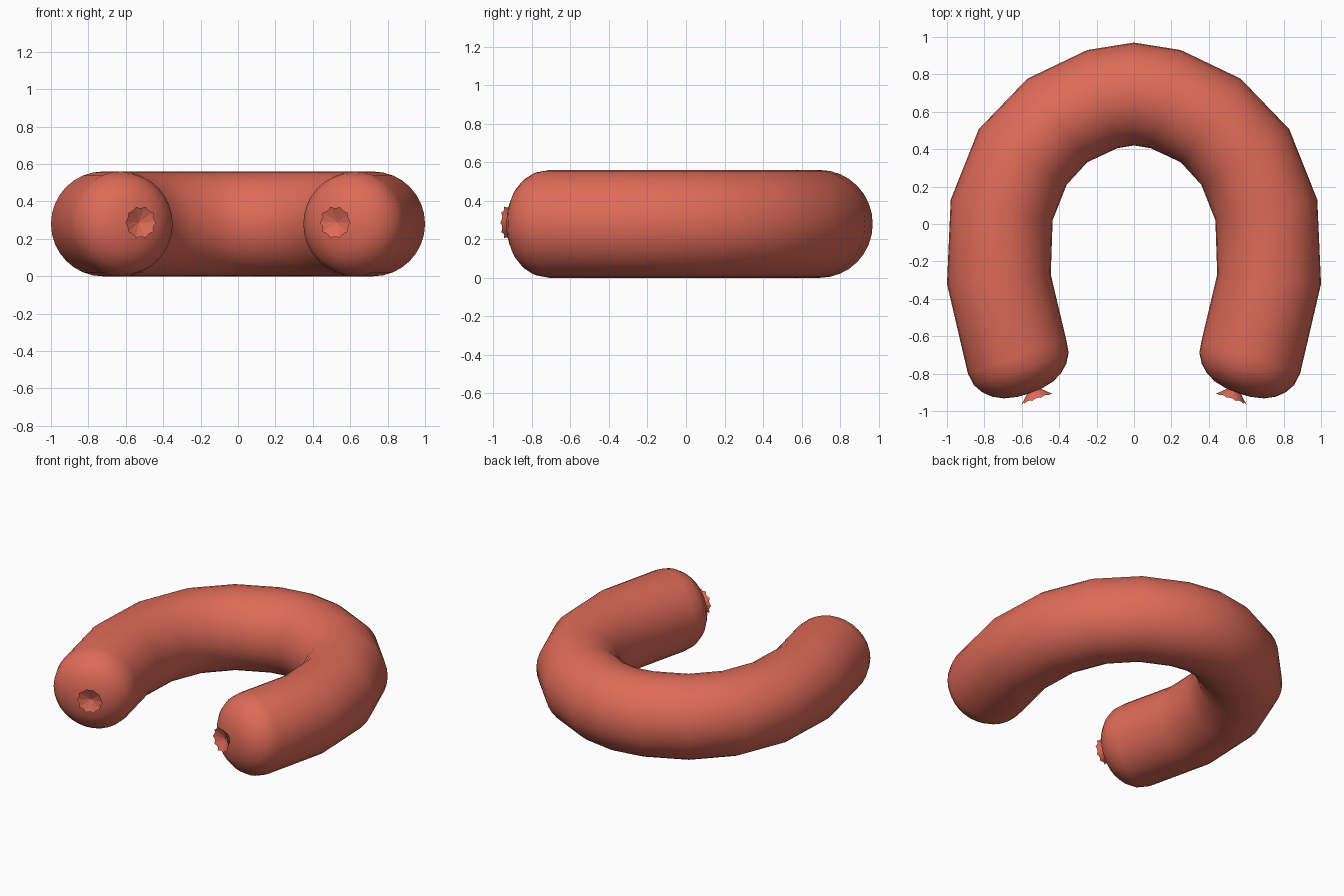
import bpy, bmesh
from math import sin, cos, pi
from mathutils import Vector

if "Cube" in bpy.data.objects:
    bpy.data.objects.remove(bpy.data.objects["Cube"])

Z, R, N = 0.28, 0.28, 32
UP = Vector((0, 0, 1))
mat = bpy.data.materials.new("sausage_skin")
mat.diffuse_color = (0.73, 0.147, 0.098, 1)
mat.use_nodes = True
mat.node_tree.nodes["Principled BSDF"].inputs["Base Color"].default_value = mat.diffuse_color


def make(name, rings, caps, angle):
    """Skin a list of closed rings; caps = (start, end) pole points or None."""
    bm = bmesh.new()
    loops = [[bm.verts.new(p) for p in ring] for ring in rings]
    for a, b in zip(loops, loops[1:]):
        for i in range(len(a)):
            j = (i + 1) % len(a)
            bm.faces.new((a[i], a[j], b[j], b[i]))
    for loop, pole in zip((loops[0], loops[-1]), caps):
        if pole is not None:
            v = bm.verts.new(pole)
            for i in range(len(loop)):
                bm.faces.new((loop[i], loop[(i + 1) % len(loop)], v))
    bmesh.ops.recalc_face_normals(bm, faces=bm.faces)
    me = bpy.data.meshes.new(name)
    bm.to_mesh(me)
    bm.free()
    me.materials.append(mat)
    ob = bpy.data.objects.new(name, me)
    bpy.context.collection.objects.link(ob)
    bpy.context.view_layer.objects.active = ob
    ob.select_set(True)
    bpy.ops.object.shade_smooth_by_angle(angle=angle)
    ob.select_set(False)


def ring(c, side, r_side, r_up, n=N):
    return [c + side * (r_side * cos(2 * pi * i / n)) + UP * (r_up * sin(2 * pi * i / n))
            for i in range(n)]


# bend: outer and inner outline points of each cross-section, right half
half = [((0, .97), (0, .42)), ((.25, .93), (.09, .405)), ((.57, .777), (.25, .33)),
        ((.83, .507), (.36, .21)), ((.98, .13), (.435, .02)), ((1.0, -.32), (.445, -.27)),
        ((.888, -.80), (.362, -.62))]
# rounded end: radius, distance beyond the last cross-section
dome = [(.268, .068), (.237, .12), (.193, .16), (.14, .187), (.07, .203)]


def end_frame(s):
    d = Vector((-.324 * s, -.946, 0))
    side = Vector((.946 * s, -.324, 0))
    return Vector((.625 * s, -.71, Z)), d, side


def half_rings(s):
    out = []
    for o, i in half:
        o, i = Vector((o[0] * s, o[1], Z)), Vector((i[0] * s, i[1], Z))
        out.append(ring((o + i) / 2, (o - i).normalized(), (o - i).length / 2, R))
    c, d, side = end_frame(s)
    out += [ring(c + d * h, side, r, r) for r, h in dome]
    return out, c + d * .207


right, tip_r = half_rings(1)
left, tip_l = half_rings(-1)
make("sausage_body", left[::-1] + right[1:], (tip_l, tip_r), pi / 3)

# pinched knot with a scalloped, hollow flare at each end
for s, name in ((1, "right_knot"), (-1, "left_knot")):
    c, d, side = end_frame(s)
    c = c - side * .027 + UP * .008
    n = 30
    neck = ring(c + d * .19, side, .025, .025, n)
    rim = []
    for i in range(n):
        a = 2 * pi * i / n
        r = .081 + .006 * cos(10 * a)
        rim.append(c + d * (.245 + .004 * cos(10 * a)) + side * (r * cos(a)) + UP * (r * sin(a)))
    inner = []
    for i in range(n):
        a = 2 * pi * i / n
        r = .035 + .007 * cos(10 * a)
        inner.append(c + d * .224 + side * (r * cos(a)) + UP * (r * sin(a)))
    make(name, [neck, rim, inner], (None, c + d * .212), pi / 6)
